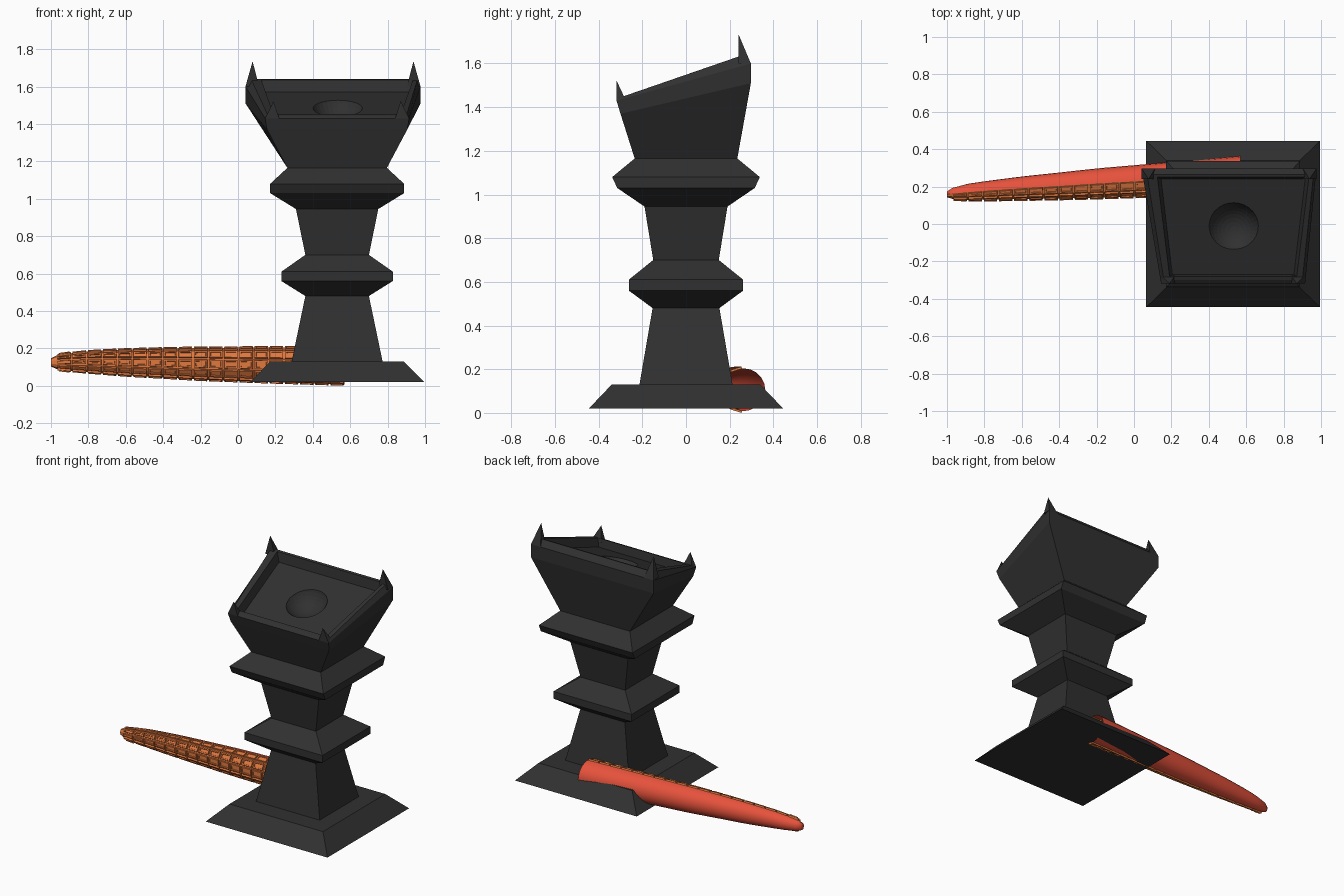
import bpy, bmesh, math

if "Cube" in bpy.data.objects:
    bpy.data.objects.remove(bpy.data.objects["Cube"])


def material(name, rgb):
    m = bpy.data.materials.new(name)
    m.diffuse_color = (*rgb, 1)
    m.use_nodes = True
    m.node_tree.nodes["Principled BSDF"].inputs["Base Color"].default_value = m.diffuse_color
    return m


CHARCOAL = material("charcoal stone", (0.03, 0.03, 0.03))
RED = material("red skin", (0.80, 0.085, 0.045))
ORANGE = material("orange suckers", (0.75, 0.19, 0.05))


def finish(name, bm, *mats):
    bmesh.ops.recalc_face_normals(bm, faces=bm.faces)
    mesh = bpy.data.meshes.new(name)
    bm.to_mesh(mesh)
    bm.free()
    for m in mats:
        mesh.materials.append(m)
    ob = bpy.data.objects.new(name, mesh)
    bpy.context.collection.objects.link(ob)
    return ob


def loft(rings):
    """Closed solid through rings with equal point counts."""
    bm = bmesh.new()
    vs = [[bm.verts.new(p) for p in r] for r in rings]
    n = len(vs[0])
    for a, b in zip(vs, vs[1:]):
        for i in range(n):
            bm.faces.new((a[i], a[(i + 1) % n], b[(i + 1) % n], b[i]))
    bm.faces.new(vs[0][::-1])
    bm.faces.new(vs[-1])
    return bm


def corners(front, back):
    """Trapezoid ring; each end is (centre x, half width, y, z)."""
    (cf, wf, yf, zf), (cb, wb, yb, zb) = front, back
    return [(cf - wf, yf, zf), (cf + wf, yf, zf), (cb + wb, yb, zb), (cb - wb, yb, zb)]


CX = 0.53

# Stepped column: z, half width, half depth
profile = [(0.02, 0.465, 0.445), (0.13, 0.357, 0.34), (0.13, 0.243, 0.213),
           (0.48, 0.17, 0.153), (0.56, 0.298, 0.262), (0.61, 0.298, 0.262),
           (0.70, 0.17, 0.15), (0.945, 0.22, 0.19), (1.03, 0.358, 0.315),
           (1.08, 0.358, 0.338), (1.165, 0.266, 0.235)]
finish("column", loft([corners((CX, w, -d, z), (CX, w, d, z)) for z, w, d in profile]), CHARCOAL)

# Slanted bowl with recessed tray
bowl = finish("bowl", loft([
    corners((CX, 0.266, -0.235, 1.165), (CX, 0.266, 0.235, 1.165)),
    corners((CX, 0.375, -0.30, 1.37), (0.508, 0.468, 0.297, 1.51)),
    corners((CX, 0.385, -0.318, 1.43), (0.508, 0.468, 0.297, 1.60)),
    corners((CX, 0.37, -0.30, 1.445), (0.515, 0.445, 0.265, 1.64)),
    corners((CX, 0.34, -0.28, 1.452), (CX, 0.405, 0.25, 1.635)),
    corners((CX, 0.325, -0.27, 1.395), (CX, 0.385, 0.24, 1.57)),
]), CHARCOAL)

# Round hollow in the tray
bpy.ops.mesh.primitive_uv_sphere_add(segments=32, ring_count=20, radius=0.152,
                                     location=(CX + 0.003, -0.035, 1.555))
cutter = bpy.context.object
cutter.name = "hollow_cutter"
cutter.data.materials.append(CHARCOAL)
cutter.hide_render = True
cutter.hide_set(True)
cut = bowl.modifiers.new("hollow", 'BOOLEAN')
cut.operation = 'DIFFERENCE'
cut.object = cutter

# Corner horns
def horn(name, x0, x1, y0, y1, z, tip):
    base = [(x0, y0), (x1, y0), (x1, y1), (x0, y1)]
    bm = bmesh.new()
    low = [bm.verts.new((x, y, z)) for x, y in base]
    top = bm.verts.new(tip)
    bm.faces.new(low)
    for i in range(4):
        bm.faces.new((low[i], low[(i + 1) % 4], top))
    finish(name, bm, CHARCOAL)


for side, s in (("left", -1), ("right", 1)):
    b, f = 0.508, CX
    horn("back_horn_" + side, b + s * 0.395, b + s * 0.468, 0.24, 0.297, 1.60,
         (b + s * 0.43, 0.24, 1.735))
    horn("front_horn_" + side, f + s * 0.31, f + s * 0.385, -0.318, -0.275, 1.43,
         (f + s * 0.34, -0.318, 1.522))

# Tentacle: x, centre y, centre z, depth radius, height radius
path = [(-1.0, 0.158, 0.125, 0.016, 0.022), (-0.97, 0.163, 0.126, 0.03, 0.036),
        (-0.9, 0.17, 0.127, 0.043, 0.046), (-0.8, 0.178, 0.128, 0.050, 0.056),
        (-0.6, 0.192, 0.125, 0.062, 0.069), (-0.4, 0.204, 0.122, 0.071, 0.077),
        (-0.2, 0.217, 0.118, 0.080, 0.085), (0.16, 0.238, 0.112, 0.090, 0.092),
        (0.57, 0.262, 0.106, 0.101, 0.098)]


def sample(x):
    for a, b in zip(path, path[1:]):
        if x <= b[0] + 1e-6:
            t = (x - a[0]) / (b[0] - a[0])
            return [p + (q - p) * t for p, q in zip(a, b)]
    return path[-1]


ROWS, BACK, COLS = 5, 10, 19
angles = [-90 + 180 * i / ROWS for i in range(ROWS)] + [90 + 180 * i / BACK for i in range(BACK)]
stations = [-1.0] + [-0.97 + 1.54 * i / COLS for i in range(COLS + 1)]
rings = []
for x in stations:
    _, cy, cz, ry, rz = sample(x)
    rings.append([(x, cy - ry * math.cos(math.radians(a)), cz + rz * math.sin(math.radians(a)))
                  for a in angles])
bm = loft(rings)
bm.normal_update()
bmesh.ops.recalc_face_normals(bm, faces=bm.faces)
bm.faces.ensure_lookup_table()
bmesh.ops.delete(bm, geom=[bm.faces[-1]], context='FACES_ONLY')  # open root end
bm.faces.ensure_lookup_table()
n = ROWS + BACK
tiles = []
for i, face in enumerate(bm.faces):
    front = i < n * (len(stations) - 1) and i % n < ROWS
    face.material_index = 1 if front else 0
    face.smooth = not front
    if front and i >= n:
        tiles.append(face)

# Raised sucker tiles, each with a small central pit
bmesh.ops.inset_individual(bm, faces=tiles, thickness=0.006, depth=0)
bmesh.ops.inset_individual(bm, faces=tiles, thickness=0.0015, depth=0.01)
bmesh.ops.inset_individual(bm, faces=[f for f in tiles if f.calc_area() > 0.0007],
                           thickness=0.011, depth=0)
pits = [f for f in tiles if f.calc_area() > 0.00005]
bmesh.ops.inset_individual(bm, faces=pits, thickness=0.002, depth=-0.006)
finish("tentacle", bm, RED, ORANGE)
